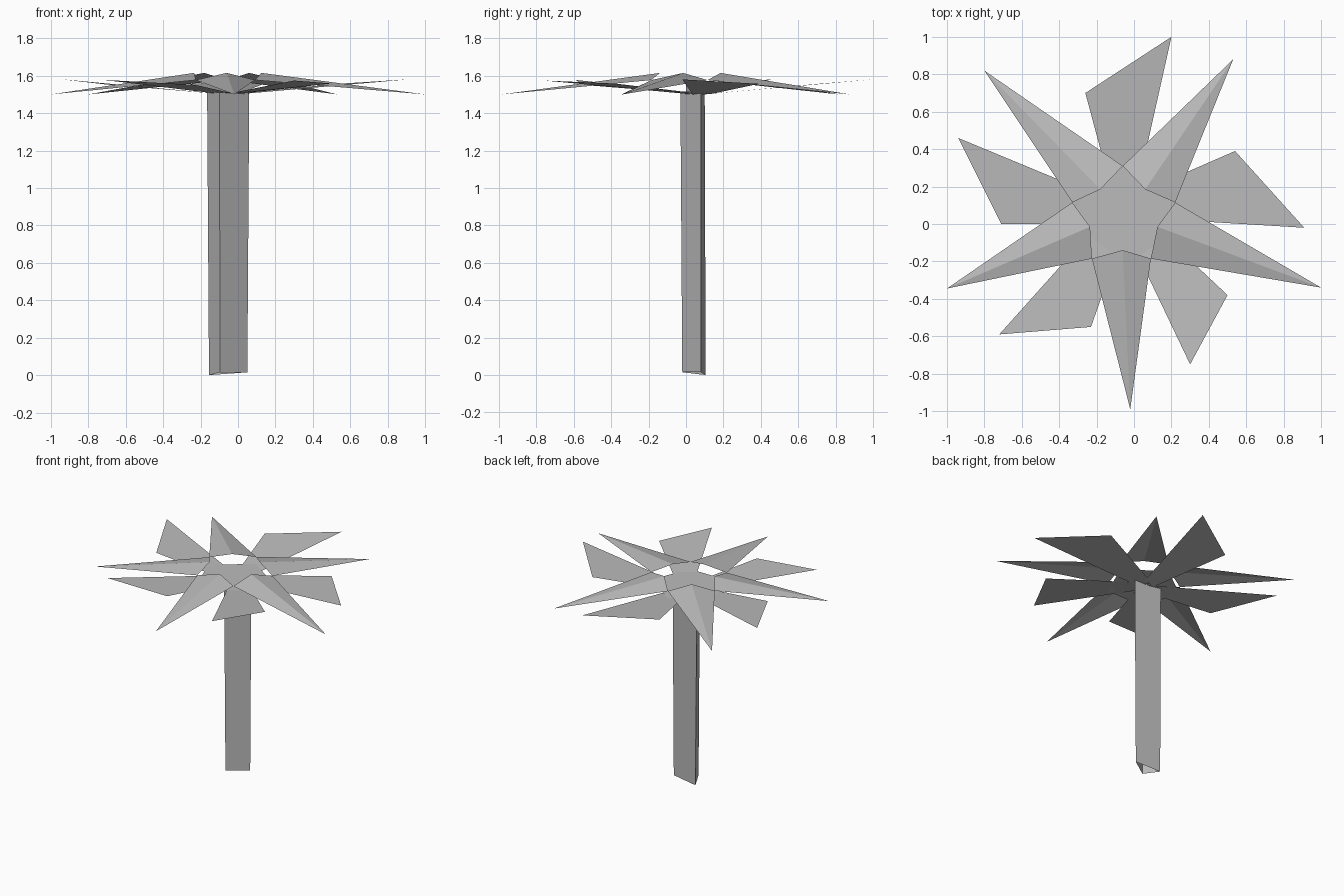
import bpy
from mathutils import Vector

cube = bpy.data.objects.get("Cube")
if cube:
    bpy.data.objects.remove(cube, do_unlink=True)

grey = bpy.data.materials.new("plain_grey")
GREY = (0.5, 0.5, 0.5, 1)
grey.use_nodes = True
grey.diffuse_color = GREY
grey.node_tree.nodes["Principled BSDF"].inputs["Base Color"].default_value = GREY


def add_part(name, points, faces):
    mesh = bpy.data.meshes.new(name)
    mesh.from_pydata(points, [], faces)
    mesh.materials.append(grey)
    part = bpy.data.objects.new(name, mesh)
    bpy.context.collection.objects.link(part)
    return part


# Trunk: slightly flared three-sided tube, open at the foot
bottom = [(-0.095, -0.02, 0.015), (0.05, 0.08, 0.015), (-0.155, 0.105, 0)]
top = [(-0.10, -0.03, 1.515), (0.06, 0.08, 1.515), (-0.165, 0.10, 1.515)]
add_part("trunk", bottom + top,
         [(i, (i + 1) % 3, (i + 1) % 3 + 3, i + 3) for i in range(3)])

# Crown corners, counter-clockwise from the back
corners = [(-0.06, 0.31), (-0.33, 0.115), (-0.225, -0.185), (0.09, -0.185), (0.22, 0.115)]
add_part("crown_plate", [(x, y, 1.52) for x, y in corners], [range(5)])

# Upper fronds: folded spikes, open beneath, between neighbouring corners
ridges = [(-0.18, 0.185), (-0.235, -0.015), (-0.06, -0.14), (0.125, -0.015), (0.06, 0.185)]
tips = [(-0.80, 0.82), (-1.0, -0.345), (-0.02, -0.99), (1.0, -0.34), (0.53, 0.88)]
for i, (ridge, tip) in enumerate(zip(ridges, tips)):
    first, second = corners[i], corners[(i + 1) % 5]
    add_part(f"upper_frond_{i + 1}",
             [(*first, 1.577), (*ridge, 1.615), (*second, 1.577), (*tip, 1.50)],
             [(0, 3, 1), (1, 3, 2)])

# Lower fronds: flat blades widening outward, each converging past the trunk
blades = [
    ((-0.046, -0.10), (0.20, 1.0), (-0.26, 0.70)),
    ((0.17, 0.0), (-0.94, 0.46), (-0.71, 0.0)),
    ((0.068, 0.29), (-0.72, -0.59), (-0.23, -0.55)),
    ((-0.185, 0.264), (0.30, -0.75), (0.50, -0.38)),
    ((-0.24, 0.05), (0.91, -0.02), (0.54, 0.39)),
]
centre = Vector((-0.06, 0.05))


def blade_point(p):
    # Blades rise gently away from the crown
    return (p.x, p.y, 1.495 + 0.09 * min((p - centre).length, 0.95))


for i, blade in enumerate(blades):
    apex, a, b = (Vector(p) for p in blade)
    outline = [apex.lerp(a, 0.2), a, b, apex.lerp(b, 0.25)]
    add_part(f"lower_frond_{i + 1}", [blade_point(p) for p in outline], [(0, 1, 2, 3)])
